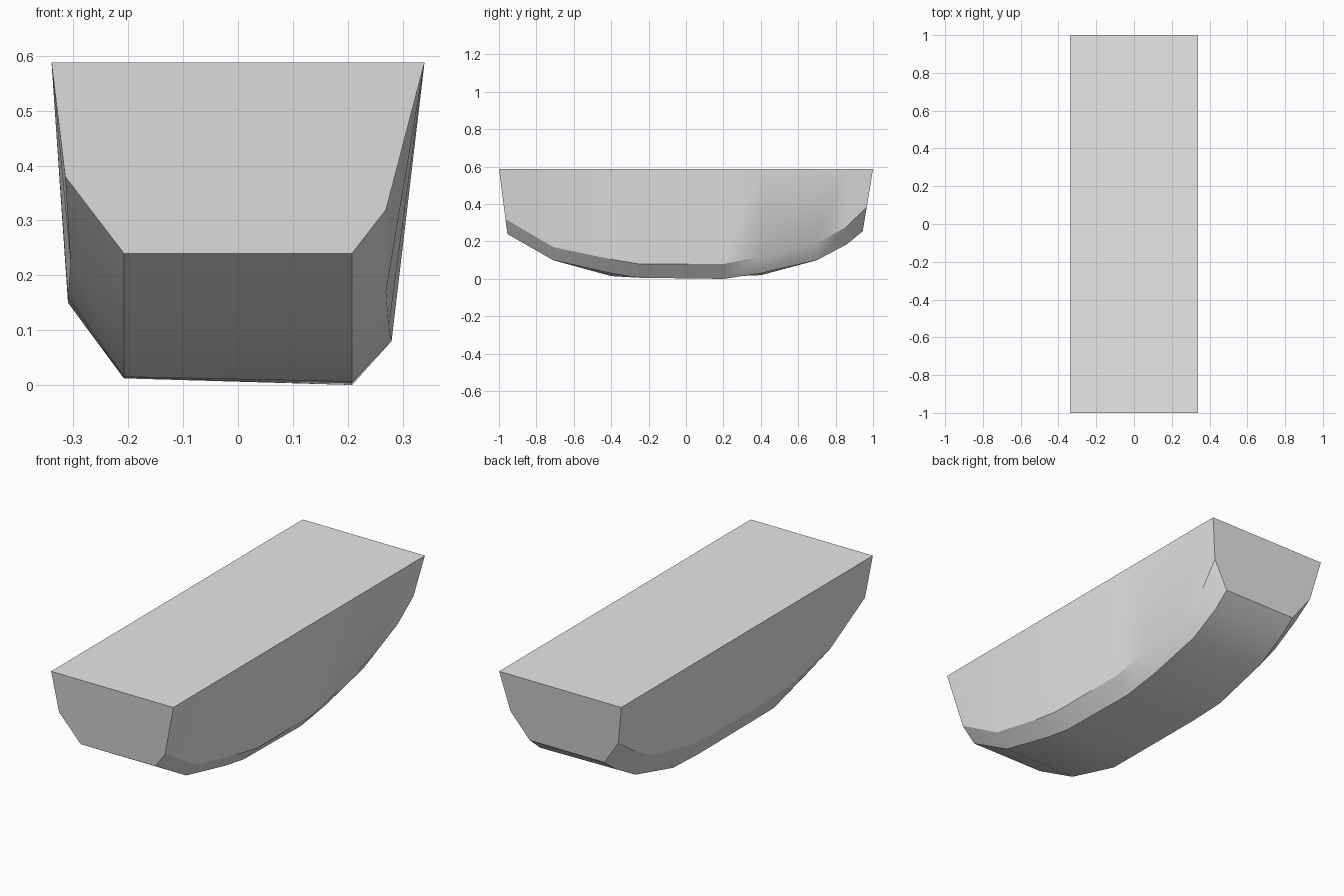
import bpy
import bmesh
import math

cube = bpy.data.objects.get("Cube")
if cube:
    bpy.data.objects.remove(cube, do_unlink=True)

TOP_Z = 0.588
TOP_X = 0.34

grey = bpy.data.materials.new("plain_grey")
grey.use_nodes = True
grey.diffuse_color = (0.8, 0.8, 0.8, 1)
grey.node_tree.nodes["Principled BSDF"].inputs["Base Color"].default_value = (0.8, 0.8, 0.8, 1)

# Hull stations: y at deck, y at keel, then per side (keel z, chine z, chine x)
stations = [
    (-1.0, -0.955, (0.24, 0.38, 0.315), (0.24, 0.32, 0.27)),
    (-0.71, -0.71, (0.10, 0.22, 0.305), (0.10, 0.17, 0.27)),
    (-0.4, -0.4, (0.015, 0.16, 0.31), (0.03, 0.105, 0.275)),
    (-0.25, -0.25, (0.014, 0.15, 0.31), (0.006, 0.08, 0.28)),
    (0.2, 0.2, (0.012, 0.15, 0.31), (0.0, 0.08, 0.28)),
    (0.4, 0.4, (0.02, 0.16, 0.305), (0.03, 0.12, 0.275)),
    (0.7, 0.7, (0.10, 0.22, 0.30), (0.10, 0.19, 0.27)),
    (0.86, 0.86, (0.19, 0.31, 0.30), (0.185, 0.28, 0.285)),
    (1.0, 0.945, (0.255, 0.385, 0.30), (0.255, 0.385, 0.30)),
]


def side_points(sign, deck_y, keel_y, keel_z, chine_z, chine_x):
    """Deck edge, chine and keel edge on one side of a station."""
    lean = (chine_z - keel_z) / (TOP_Z - keel_z)
    chine_y = keel_y + (deck_y - keel_y) * lean
    return [(sign * TOP_X, deck_y, TOP_Z),
            (sign * chine_x, chine_y, chine_z),
            (sign * 0.208, keel_y, keel_z)]


# Loft the closed sections from front to back
bm = bmesh.new()
rings = []
for deck_y, keel_y, right, left in stations:
    points = side_points(-1, deck_y, keel_y, *right)
    points += reversed(side_points(1, deck_y, keel_y, *left))
    rings.append([bm.verts.new(p) for p in points])

for a, b in zip(rings, rings[1:]):
    for i in range(len(a)):
        j = (i + 1) % len(a)
        bm.faces.new((a[i], a[j], b[j], b[i]))

# Flat end caps
bm.faces.new(rings[0])
bm.faces.new(rings[-1])
bmesh.ops.recalc_face_normals(bm, faces=bm.faces)

mesh = bpy.data.meshes.new("hull")
bm.to_mesh(mesh)
bm.free()
mesh.materials.append(grey)
hull = bpy.data.objects.new("hull", mesh)
bpy.context.collection.objects.link(hull)

# Smooth along the length, sharp at the deck and ends
bpy.ops.object.select_all(action="DESELECT")
hull.select_set(True)
bpy.context.view_layer.objects.active = hull
bpy.ops.object.shade_smooth_by_angle(angle=math.radians(30))
